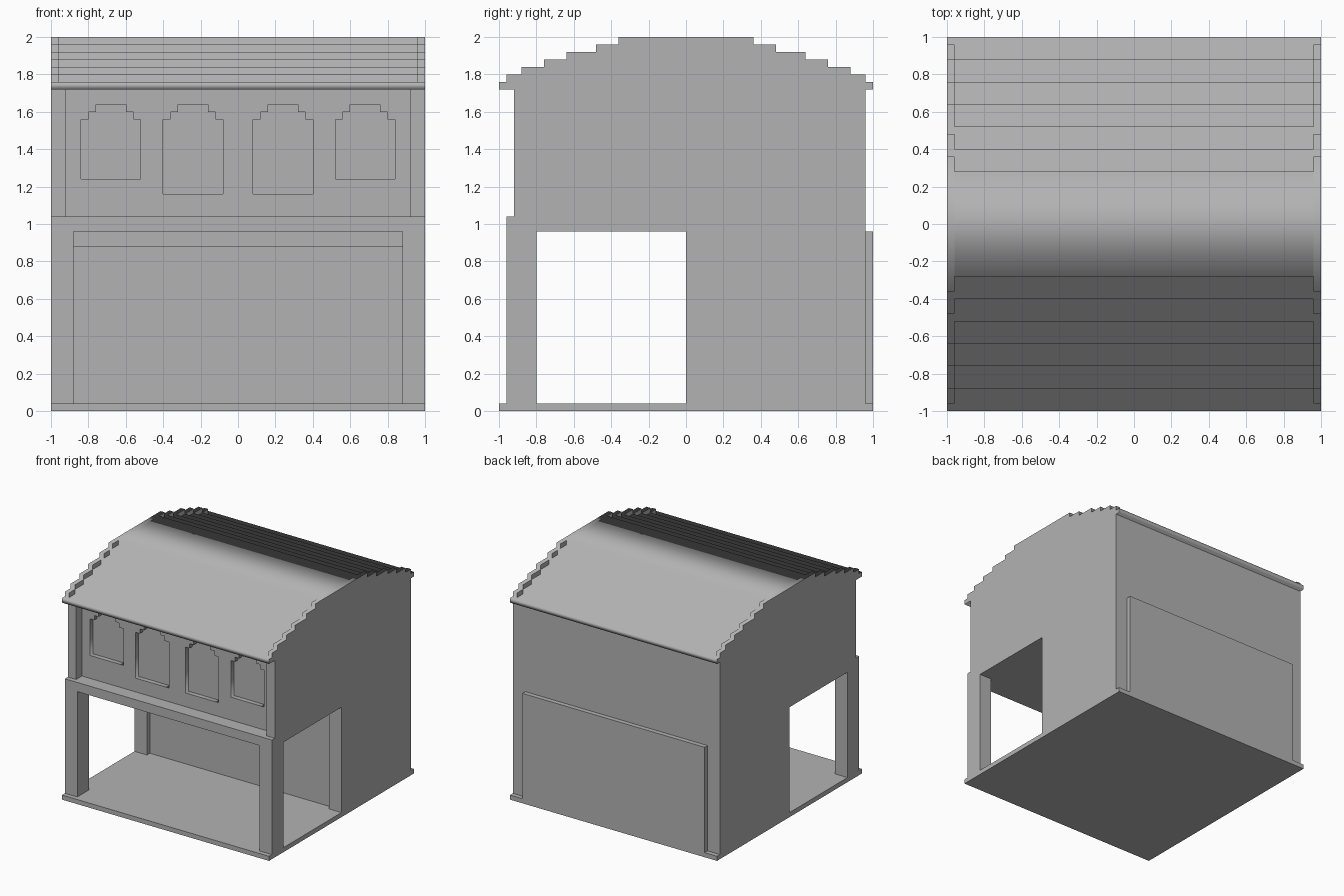
import bpy, math

if "Cube" in bpy.data.objects:
    bpy.data.objects.remove(bpy.data.objects["Cube"])

grey = bpy.data.materials.new("plain_grey")
grey.diffuse_color = (0.45, 0.45, 0.45, 1)
grey.use_nodes = True
grey.node_tree.nodes["Principled BSDF"].inputs["Base Color"].default_value = grey.diffuse_color


def add(name, mesh):
    obj = bpy.data.objects.new(name, mesh)
    bpy.context.collection.objects.link(obj)
    mesh.materials.clear()
    mesh.materials.append(grey)
    return obj


def box(name, x0, x1, y0, y1, z0, z1):
    """Box between two corners."""
    verts = [(x, y, z) for z in (z0, z1) for x, y in ((x0, y0), (x1, y0), (x1, y1), (x0, y1))]
    faces = [(3, 2, 1, 0), (4, 5, 6, 7)]
    faces += [(i, (i + 1) % 4, (i + 1) % 4 + 4, i + 4) for i in range(4)]
    mesh = bpy.data.meshes.new(name)
    mesh.from_pydata(verts, [], faces)
    return add(name, mesh)


def pair(name, x0, x1, *rest):
    """The same box on the right and, mirrored, on the left."""
    box(name + "_right", x0, x1, *rest)
    box(name + "_left", -x1, -x0, *rest)


def plate(name, loops, thickness, location, turn):
    """Upright flat outline with holes, extruded; turn 0 faces front, 90 faces the side."""
    curve = bpy.data.curves.new(name + "_outline", 'CURVE')
    curve.dimensions = '2D'
    curve.fill_mode = 'BOTH'
    curve.extrude = thickness / 2
    for loop in loops:
        spline = curve.splines.new('POLY')
        spline.points.add(len(loop) - 1)
        for p, (u, v) in zip(spline.points, loop):
            p.co = (u, v, 0, 1)
        spline.use_cyclic_u = True
    temp = bpy.data.objects.new(name + "_temp", curve)
    bpy.context.collection.objects.link(temp)
    bpy.context.view_layer.update()
    deps = bpy.context.evaluated_depsgraph_get()
    mesh = bpy.data.meshes.new_from_object(temp.evaluated_get(deps))
    bpy.data.objects.remove(temp)
    obj = add(name, mesh)
    obj.location = location
    obj.rotation_euler = (math.radians(90), 0, math.radians(turn))
    return obj


# Ground floor: slab, front posts, rear block with a shallow framed recess, back panel
box("floor_slab", -1, 1, -1, 1, 0, 0.04)
pair("front_post", 0.88, 1, -0.96, -0.80, 0.04, 0.96)
box("rear_block", -1, 1, 0.04, 0.96, 0.04, 0.96)
pair("recess_post", 0.88, 1, 0, 0.04, 0.04, 0.96)
box("recess_lintel", -0.88, 0.88, 0, 0.04, 0.88, 0.96)
box("back_panel", -0.88, 0.88, 0.96, 1, 0.04, 0.96)

# Upper floor: deck, main block and corner posts
box("upper_deck", -1, 1, -0.96, 0.96, 0.96, 1.04)
box("upper_block", -1, 1, -0.80, 0.96, 1.04, 1.72)
pair("corner_post", 0.92, 1, -0.92, -0.80, 1.04, 1.72)


# Window wall with four stepped-arch openings
def window(cx, sill):
    half = [(0.16, sill), (0.16, 1.56), (0.12, 1.56), (0.12, 1.60), (0.08, 1.60), (0.08, 1.64)]
    return [(cx + u, v) for u, v in half] + [(cx - u, v) for u, v in reversed(half)]


wall = [(-0.92, 1.04), (0.92, 1.04), (0.92, 1.72), (-0.92, 1.72)]
windows = [window(cx, 1.24 if abs(cx) > 0.5 else 1.16) for cx in (-0.68, -0.24, 0.24, 0.68)]
plate("window_wall", [wall] + windows, 0.04, (0, -0.82, 0), 0)


# Stepped barrel roof with slightly higher end ridges
def roof_profile(widths):
    half = [(1, 1.72)]
    z = 1.76
    for i, w in enumerate(widths):
        half.append((w, z))
        if i + 1 < len(widths):
            half.append((widths[i + 1], z))
        z += 0.04
    return half + [(-y, v) for y, v in reversed(half)]


main = roof_profile([1, 0.88, 0.76, 0.64, 0.52, 0.40, 0.28])
ridge = roof_profile([1, 0.96, 0.88, 0.76, 0.64, 0.48, 0.36])
plate("main_roof", [main], 1.92, (0, 0, 0), 90)
plate("end_ridge_right", [ridge], 0.04, (0.98, 0, 0), 90)
plate("end_ridge_left", [ridge], 0.04, (-0.98, 0, 0), 90)
